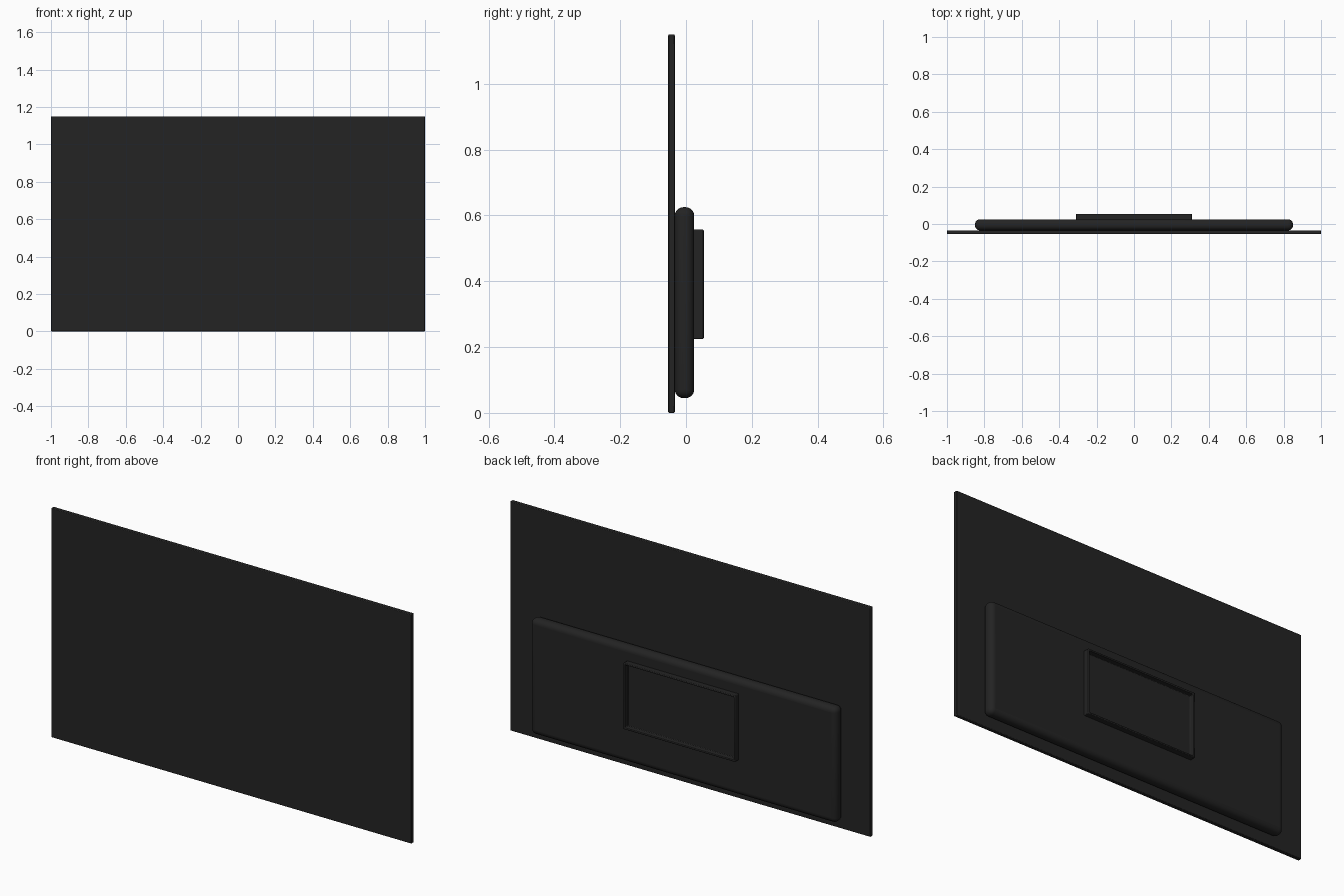
import bpy, bmesh
from mathutils import Vector

cube = bpy.data.objects.get("Cube")
if cube:
    bpy.data.objects.remove(cube, do_unlink=True)

# Single near-black plastic
black = bpy.data.materials.new("matte black")
black.use_nodes = True
colour = (0.017, 0.017, 0.017, 1)
black.diffuse_color = colour
black.node_tree.nodes["Principled BSDF"].inputs["Base Color"].default_value = colour


def slab(name, half_x, y, z, bevel, segments, rim=0, recess=0):
    """Bevelled box; an optional rim leaves a recess in its back face."""
    bm = bmesh.new()
    bmesh.ops.create_cube(bm, size=1)
    size = Vector((2 * half_x, y[1] - y[0], z[1] - z[0]))
    bmesh.ops.scale(bm, vec=size, verts=bm.verts)
    bmesh.ops.translate(bm, vec=(0, sum(y) / 2, sum(z) / 2), verts=bm.verts)
    if rim:
        bm.normal_update()
        back = max(bm.faces, key=lambda f: f.normal.y)
        bmesh.ops.inset_region(bm, faces=[back], thickness=rim)
        floor = bmesh.ops.extrude_discrete_faces(bm, faces=[back])["faces"][0]
        bmesh.ops.translate(bm, vec=(0, -recess, 0), verts=floor.verts)
    mesh = bpy.data.meshes.new(name)
    bm.to_mesh(mesh)
    bm.free()
    mesh.materials.append(black)
    ob = bpy.data.objects.new(name, mesh)
    bpy.context.collection.objects.link(ob)
    mod = ob.modifiers.new("rounded edges", 'BEVEL')
    mod.width = bevel
    mod.segments = segments
    mod.limit_method = 'ANGLE'
    bpy.ops.object.select_all(action='DESELECT')
    ob.select_set(True)
    bpy.context.view_layer.objects.active = ob
    bpy.ops.object.shade_smooth_by_angle()
    return ob


# Thin display panel
slab("screen_panel", 1.0, (-0.054, -0.034), (0, 1.15), 0.003, 2)
# Pillowy electronics housing behind it
slab("rear_housing", 0.85, (-0.034, 0.025), (0.045, 0.625), 0.026, 6)
# Shallow open frame on the back of the housing
slab("mount_frame", 0.31, (0.02, 0.054), (0.225, 0.557), 0.003, 2, rim=0.012, recess=0.026)
